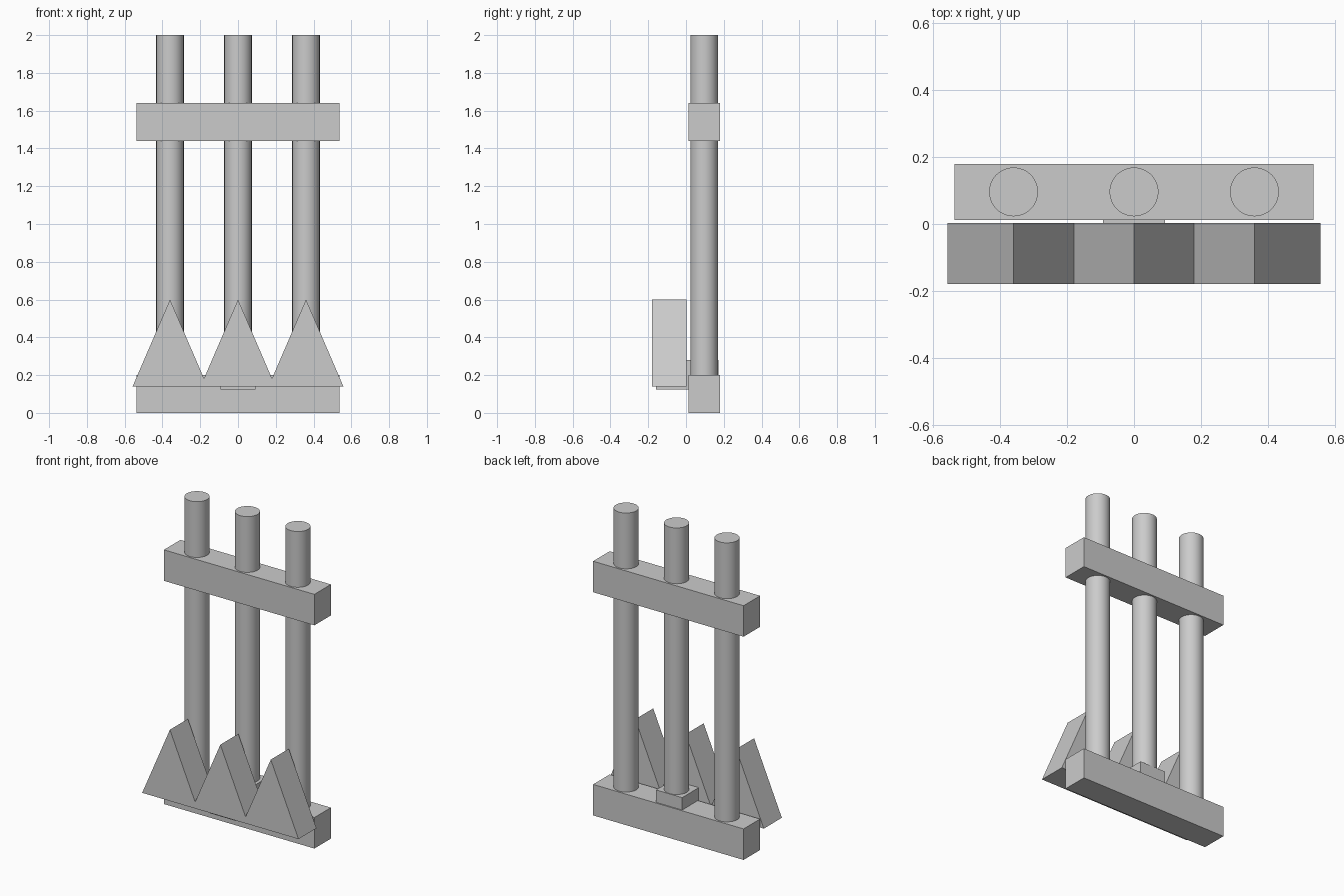
import bpy
import bmesh
import math

cube = bpy.data.objects.get("Cube")
if cube:
    bpy.data.objects.remove(cube, do_unlink=True)

# One flat grey for every part
GREY = (0.6, 0.6, 0.6, 1.0)
grey = bpy.data.materials.new("plain grey")
grey.use_nodes = True
grey.diffuse_color = GREY
grey.node_tree.nodes["Principled BSDF"].inputs["Base Color"].default_value = GREY

SPACING = 0.36
RAIL_Y = 0.096


def box(name, low, high):
    """Axis-aligned block between two corners."""
    middle = [(a + b) / 2 for a, b in zip(low, high)]
    bpy.ops.mesh.primitive_cube_add(size=1, location=middle)
    part = bpy.context.object
    part.name = name
    part.scale = [b - a for a, b in zip(low, high)]
    bpy.ops.object.transform_apply(location=False, rotation=False, scale=True)
    part.data.materials.append(grey)
    return part


def post(name, x):
    """Round smooth upright."""
    bottom, top = 0.1, 2.0
    bpy.ops.mesh.primitive_cylinder_add(
        vertices=48, radius=0.073, depth=top - bottom,
        location=(x, RAIL_Y, (bottom + top) / 2))
    part = bpy.context.object
    part.name = name
    part.data.materials.append(grey)
    bpy.ops.object.shade_smooth_by_angle(angle=math.radians(40))


def spike(name, x):
    """Triangular prism running front to back."""
    half, bottom, top = 0.198, 0.14, 0.6
    front, back = -0.18, 0.003
    bm = bmesh.new()
    profile = [(-half, bottom), (half, bottom), (0, top)]
    face = bm.faces.new([bm.verts.new((px, front, pz)) for px, pz in profile])
    ext = bmesh.ops.extrude_face_region(bm, geom=[face])
    moved = [v for v in ext["geom"] if isinstance(v, bmesh.types.BMVert)]
    bmesh.ops.translate(bm, verts=moved, vec=(0, back - front, 0))
    bmesh.ops.recalc_face_normals(bm, faces=bm.faces)
    mesh = bpy.data.meshes.new(name)
    bm.to_mesh(mesh)
    bm.free()
    mesh.materials.append(grey)
    part = bpy.data.objects.new(name, mesh)
    part.location.x = x
    bpy.context.collection.objects.link(part)


# Two horizontal rails
for name, z in (("lower_rail", 0), ("upper_rail", 1.44)):
    box(name, (-0.537, 0.012, z), (0.537, 0.18, z + 0.2))

# Three posts, each with a spike in front
for side, step in (("right", -1), ("middle", 0), ("left", 1)):
    post(side + "_post", step * SPACING)
    spike(side + "_spike", step * SPACING)

# Block joining the spikes to the lower rail
box("connecting_block", (-0.093, -0.158, 0.125), (0.093, 0.172, 0.28))
